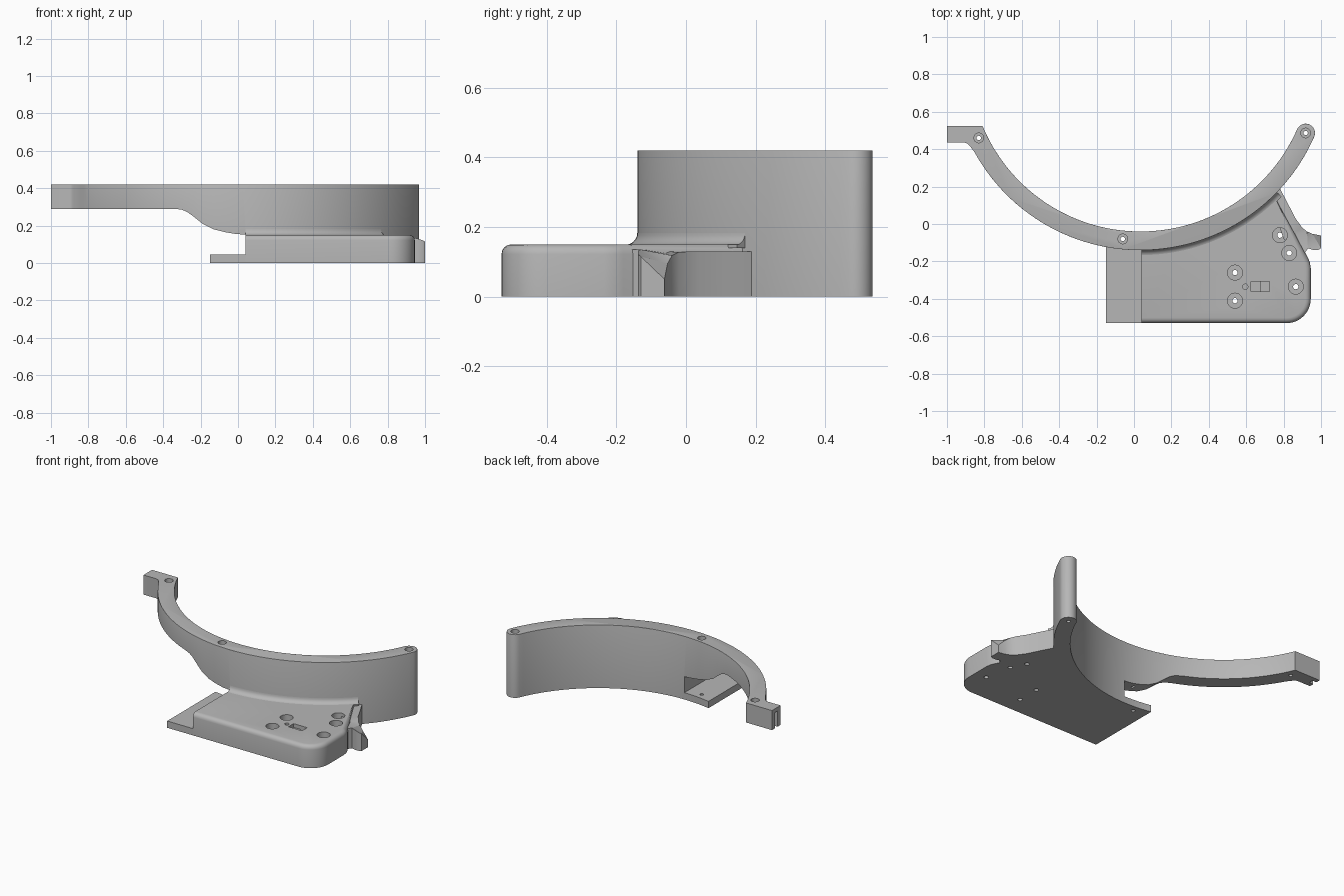
import bpy, bmesh, math
from mathutils import Vector

if "Cube" in bpy.data.objects:
    bpy.data.objects.remove(bpy.data.objects["Cube"])

CX, CY = 0.035, 0.874            # centre of the curved wall
R_IN, R_OUT, R_MID = 0.914, 1.014, 0.964

grey = bpy.data.materials.new("plain_grey")
grey.diffuse_color = (0.47, 0.47, 0.47, 1)
grey.use_nodes = True
grey.node_tree.nodes["Principled BSDF"].inputs["Base Color"].default_value = grey.diffuse_color


def arc(cx, cy, r, a0, a1, n):
    """Points on an arc, angles in degrees."""
    return [(cx + r * math.cos(math.radians(a0 + (a1 - a0) * i / n)),
             cy + r * math.sin(math.radians(a0 + (a1 - a0) * i / n))) for i in range(n + 1)]


def finish(bm, name):
    bmesh.ops.recalc_face_normals(bm, faces=bm.faces)
    me = bpy.data.meshes.new(name)
    bm.to_mesh(me)
    bm.free()
    me.materials.append(grey)
    ob = bpy.data.objects.new(name, me)
    bpy.context.collection.objects.link(ob)
    return ob


def prism(name, pts, z0, z1, axis="z", round_top=None, radius=0.0, segs=3):
    """Extrude an outline; z1 may be a list with one height per point.
    round_top(a, b) picks the top edges to round off."""
    bm = bmesh.new()
    tops = z1 if isinstance(z1, list) else [z1] * len(pts)
    put = (lambda p, h: (p[0], p[1], h)) if axis == "z" else (lambda p, h: (p[0], h, p[1]))
    lo = [bm.verts.new(put(p, z0)) for p in pts]
    hi = [bm.verts.new(put(p, h)) for p, h in zip(pts, tops)]
    n = len(pts)
    for i in range(n):
        j = (i + 1) % n
        bm.faces.new((lo[i], lo[j], hi[j], hi[i]))
    bm.faces.new(lo[::-1])
    cap = bm.faces.new(hi)
    bmesh.ops.recalc_face_normals(bm, faces=bm.faces)
    if round_top:
        edges = [e for e in cap.edges if round_top(e.verts[0].co, e.verts[1].co)]
        bmesh.ops.bevel(bm, geom=edges, offset=radius, segments=segs, profile=0.5,
                        affect='EDGES', clamp_overlap=True)
    if isinstance(z1, list):
        bmesh.ops.triangulate(bm, faces=[cap])
    return finish(bm, name)


def box(name, x0, x1, y0, y1, z0, z1):
    return prism(name, [(x0, y0), (x1, y0), (x1, y1), (x0, y1)], z0, z1)


def cut(ob, cutter):
    """Subtract the cutter and remove it."""
    bpy.context.view_layer.objects.active = ob
    m = ob.modifiers.new("cut", 'BOOLEAN')
    m.operation, m.solver, m.object = 'DIFFERENCE', 'EXACT', cutter
    bpy.ops.object.modifier_apply(modifier=m.name)
    bpy.data.objects.remove(cutter)


def drill(ob, x, y, r, z0, z1, n=24):
    cut(ob, prism("drill", arc(x, y, r, 0, 360 - 360 / n, n - 1), z0, z1))


def smooth(ob):
    bpy.ops.object.select_all(action='DESELECT')
    ob.select_set(True)
    bpy.context.view_layer.objects.active = ob
    bpy.ops.object.shade_smooth_by_angle(angle=math.radians(32))


# Curved wall with a square lug on the left and a round right end
A_END = -23.7
end = (CX + R_MID * math.cos(math.radians(A_END)), CY + R_MID * math.sin(math.radians(A_END)))
outline = [(-1, 0.525), (-1, 0.435), (-0.905, 0.435), (-0.89, 0.43), (-0.88, 0.42)]
outline += arc(CX, CY, R_OUT, 209, 360 + A_END, 80)
outline += arc(*end, 0.05, A_END, A_END + 180, 12)[1:-1]
outline += arc(CX, CY, R_IN, 360 + A_END, 202.45, 80)
wall = prism("curved_wall", outline, 0, 0.42,
             round_top=lambda a, b: max(a.x, b.x) > -0.8 and min(a.x, b.x) > -0.87,
             radius=0.013, segs=3)

# Swept-up underside on the left part of the wall
under = [(-1.2, -0.1), (0.04, -0.1), (0.04, 0.152), (-0.01, 0.155), (-0.06, 0.163),
         (-0.13, 0.18), (-0.19, 0.21), (-0.24, 0.25), (-0.27, 0.272), (-0.30, 0.285),
         (-0.34, 0.29), (-1.2, 0.29)]
cut(wall, prism("underside_cutter", under, -1, 1, axis="y"))
cut(wall, box("slot_cutter", -1.1, -0.97, 0.465, 0.495, 0.2, 0.395))

# Screw holes along the wall
for x, y in [(-0.83, 0.46), (-0.06, -0.08), end]:
    drill(wall, x, y, 0.026, 0.375, 0.5)
    drill(wall, x, y, 0.012, -0.1, 0.45)

# Base block with rounded corner and slanted right side
base_pts = [(0.04, -0.53)] + arc(0.815, -0.40, 0.13, -90, 0, 12)
base_pts += [(0.945, -0.235), (0.94, -0.205), (0.93, -0.18), (0.76, 0.13), (0.75, 0.23)]
base_pts += [p for p in arc(CX, CY, R_MID, -43, -89, 24)] + [(0.04, -0.09)]
base = prism("base_block", base_pts, 0, 0.15,
             round_top=lambda a, b: (a.x + b.x) / 2 > 0.05 and
             max(math.hypot(a.x - CX, a.y - CY), math.hypot(b.x - CX, b.y - CY)) > R_OUT + 0.02
             and max(a.y, b.y) < 0.14,
             radius=0.028, segs=4)

# Counterbored screw holes, pin hole and stepped pocket in the base
for x, y in [(0.54, -0.26), (0.54, -0.41), (0.865, -0.335), (0.83, -0.155), (0.78, -0.06)]:
    drill(base, x, y, 0.04, 0.06, 0.3, 32)
    drill(base, x, y, 0.014, -0.1, 0.1)
drill(base, 0.595, -0.335, 0.014, 0.08, 0.3)
cut(base, box("pocket_cutter", 0.625, 0.675, -0.362, -0.308, 0.125, 0.3))
cut(base, box("pocket_cutter", 0.675, 0.725, -0.362, -0.308, 0.10, 0.3))

# Thin plate on the left of the base, reaching under the wall
plate_pts = [(0.06, -0.53), (-0.15, -0.53)] + arc(CX, CY, R_IN, 258.3, 271.5, 10)
plate = prism("side_plate", plate_pts, 0, 0.045)
drill(plate, -0.06, -0.08, 0.012, -0.1, 0.2)

# Hooked fin on the right side
fin_pts = [(0.72, 0.15), (0.78, 0.19), (0.82, 0.115), (0.86, 0.035), (0.90, -0.02),
           (0.925, -0.04), (0.955, -0.053), (1.0, -0.062), (1.0, -0.13), (0.985, -0.138),
           (0.955, -0.138), (0.93, -0.13), (0.91, -0.16), (0.80, -0.08)]
fin_tops = [0.13, 0.13, 0.13, 0.13, 0.128, 0.118, 0.095, 0.05, 0.115, 0.122,
            0.132, 0.135, 0.135, 0.13]
fin = prism("side_fin", fin_pts, 0, fin_tops)

# Concave fillet where the base meets the wall
bm = bmesh.new()
F = 0.034
profile = [(R_OUT - 0.02, 0.14), (R_OUT + F, 0.14)]
profile += arc(R_OUT + F, 0.149 + F, F, -90, -180, 6) + [(R_OUT - 0.02, 0.149 + F)]
rings = []
for i in range(41):
    a = math.radians(-89.7 + 45.7 * i / 40)
    rings.append([bm.verts.new((CX + r * math.cos(a), CY + r * math.sin(a), z)) for r, z in profile])
k = len(profile)
for p, q in zip(rings, rings[1:]):
    for i in range(k):
        j = (i + 1) % k
        bm.faces.new((p[i], p[j], q[j], q[i]))
bm.faces.new(rings[0])
bm.faces.new(rings[-1][::-1])
fillet = finish(bm, "wall_fillet")

for ob in (wall, base, plate, fin, fillet):
    smooth(ob)
